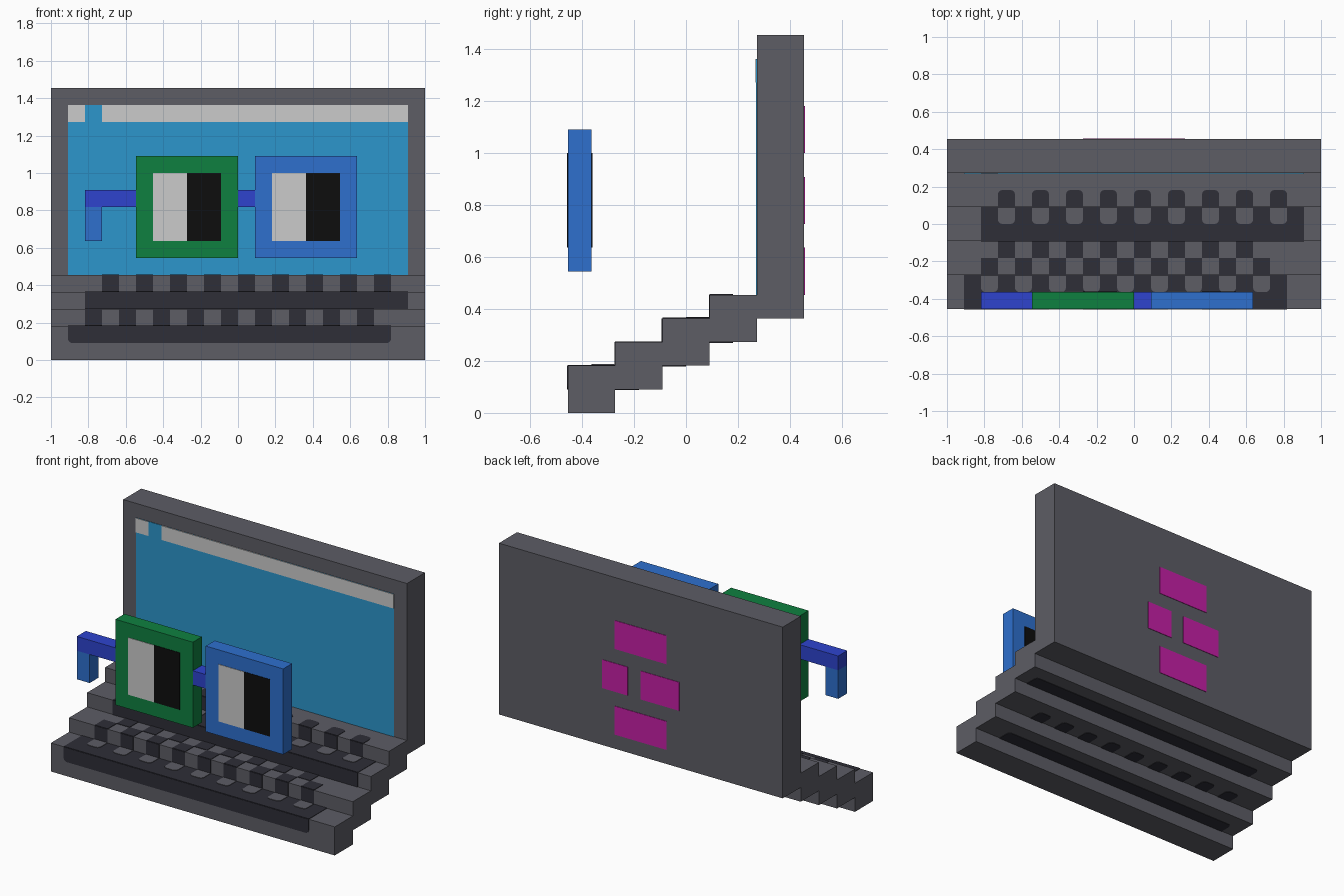
import bpy, bmesh, math

if "Cube" in bpy.data.objects:
    bpy.data.objects.remove(bpy.data.objects["Cube"])

U = 1 / 11          # one block of the design
THIN = 0.003        # painted plate thickness


def material(name, rgb):
    lin = [((c / 255 + 0.055) / 1.055) ** 2.4 if c > 10 else c / 255 / 12.92 for c in rgb]
    m = bpy.data.materials.new(name)
    m.diffuse_color = (*lin, 1)
    m.use_nodes = True
    m.node_tree.nodes["Principled BSDF"].inputs["Base Color"].default_value = m.diffuse_color
    return m


GREY = material("casing grey", (93, 93, 101))
DARK = material("key charcoal", (46, 46, 55))
SKY = material("screen blue", (44, 150, 204))
LIGHT = material("light grey", (203, 203, 203))
GREEN = material("frame green", (15, 128, 64))
BLUE = material("frame blue", (46, 112, 206))
INDIGO = material("bar indigo", (46, 68, 206))
BLACK = material("lens black", (13, 13, 13))
PINK = material("patch magenta", (197, 31, 166))


def finish(name, bm, mat):
    bmesh.ops.recalc_face_normals(bm, faces=bm.faces)
    me = bpy.data.meshes.new(name)
    bm.to_mesh(me)
    bm.free()
    me.materials.append(mat)
    ob = bpy.data.objects.new(name, me)
    bpy.context.collection.objects.link(ob)
    return ob


def prism(bm, points, vec):
    """Closed solid from a flat outline pushed along vec."""
    a = [bm.verts.new(p) for p in points]
    b = [bm.verts.new([p[i] + vec[i] for i in range(3)]) for p in points]
    bm.faces.new(a)
    bm.faces.new(b[::-1])
    n = len(a)
    for i in range(n):
        bm.faces.new((a[i], b[i], b[(i + 1) % n], a[(i + 1) % n]))


def box(name, mat, x0, x1, y0, y1, z0, z1):
    bm = bmesh.new()
    pts = [(x * U, y0 * U, z * U) for x, z in ((x0, z0), (x1, z0), (x1, z1), (x0, z1))]
    prism(bm, pts, (0, (y1 - y0) * U, 0))
    return finish(name, bm, mat)


def outline(x0, x1, b0, b1, rounded):
    """Rectangle in block units; rounded holds flags for corners bl, br, tr, tl."""
    pts, r = [], 0.25
    corners = ((x0, b0, 1, 1), (x1, b0, -1, 1), (x1, b1, -1, -1), (x0, b1, 1, -1))
    for k, (x, b, sx, sb) in enumerate(corners):
        if not rounded[k]:
            pts.append((x, b))
            continue
        for i in range(4):
            t = math.radians(180 + 90 * k + 30 * i)
            pts.append((x + sx * r + r * math.cos(t), b + sb * r + r * math.sin(t)))
    return pts


def plates(name, mat, side, pos, rects, rounded=(0, 0, 0, 0), t=THIN):
    """Thin plates on a plane facing front, back, top or bottom."""
    sign = -1 if side in ("front", "bottom") else 1
    upright = side in ("front", "back")
    bm = bmesh.new()
    for rect in rects:
        pts = outline(*rect, rounded)
        if upright:
            prism(bm, [(a * U, pos * U, b * U) for a, b in pts], (0, sign * t, 0))
        else:
            prism(bm, [(a * U, b * U, pos * U) for a, b in pts], (0, 0, sign * t))
    return finish(name, bm, mat)


def keys(first, last, b0, b1):
    return [(c, c + 1, b0, b1) for c in range(first, last + 1, 2)]


# Stepped keyboard base: staircase profile swept across the width
lower, upper = [], []
for k in range(4):
    y = -5 + 2 * k
    lower += [(y, k), (y + 2, k)]
    upper += [(y, k + 2), (y + 2, k + 2)]
bm = bmesh.new()
prism(bm, [(-1, y * U, z * U) for y, z in lower + upper[::-1]], (2, 0, 0))
finish("keyboard_base", bm, GREY)

# Lid and its display
box("lid", GREY, -11, 11, 3, 5, 4, 16)
plates("display", SKY, "front", 3, [(-10, 10, 5, 15)])
plates("menu_bar", LIGHT, "front", 3, [(-10, -9, 14, 15), (-8, 10, 14, 15)], t=2 * THIN)

# Plain coloured patches on the back of the lid
plates("back_patches", PINK, "back", 5,
       [(s * 2 if s < 0 else 0, 0 if s < 0 else 2, z, z + 2) for s in (-1, 1) for z in (5, 11)]
       + [(1, 3, 8, 10), (-3, 0, 8, 10)])

# Bottom step: long bar with grey notches behind it
LOW, HIGH = (1, 1, 0, 0), (0, 0, 1, 1)
plates("space_bar_front", DARK, "front", -5, [(-10, 9, 1, 2)], LOW)
plates("space_bar_top", DARK, "top", 2, [(-10, 9, -5, -3)])
plates("space_bar_notches", GREY, "top", 2, keys(-9, 7, -4, -3), LOW, 2 * THIN)
plates("space_bar_underside", DARK, "bottom", 1, [(-10, 9, -3, -2)], HIGH)

# Second step: checkered keys
plates("lower_keys_front", DARK, "front", -3, keys(-9, 7, 2, 3))
plates("lower_keys_top", DARK, "top", 3, keys(-9, 7, -3, -2) + keys(-8, 6, -2, -1))
plates("lower_keys_underside", DARK, "bottom", 2, keys(-9, 7, -1, 0), HIGH)

# Third step: second long bar
plates("middle_bar_front", DARK, "front", -1, [(-9, 10, 3, 4)])
plates("middle_bar_top", DARK, "top", 4, [(-9, 10, -1, 1)])
plates("middle_bar_notches", GREY, "top", 4, keys(-8, 8, 0, 1), LOW, 2 * THIN)
plates("middle_bar_underside", DARK, "bottom", 3, [(-9, 10, 1, 2)], HIGH)

# Fourth step: upper keys
plates("upper_keys_front", DARK, "front", 1, keys(-8, 8, 4, 5))
plates("upper_keys_top", DARK, "top", 5, keys(-8, 8, 1, 2), HIGH)

# Floating glasses: two frames with split lenses on both sides
for name, mat, x in (("left", GREEN, -6), ("right", BLUE, 1)):
    box(name + "_frame", mat, x, x + 6, -5, -4, 6, 12)
    for side, pos in (("front", -5), ("back", -4)):
        plates(f"{name}_lens_light_{side}", LIGHT, side, pos, [(x + 1, x + 3, 7, 11)])
        plates(f"{name}_lens_dark_{side}", BLACK, side, pos, [(x + 3, x + 5, 7, 11)])

# Bridge and temple arm
box("bridge", INDIGO, 0, 1, -5, -4, 9, 10)
box("temple_bar", INDIGO, -9, -6, -5, -4, 9, 10)
box("temple_tip", BLUE, -9, -8, -5, -4, 7, 9)
